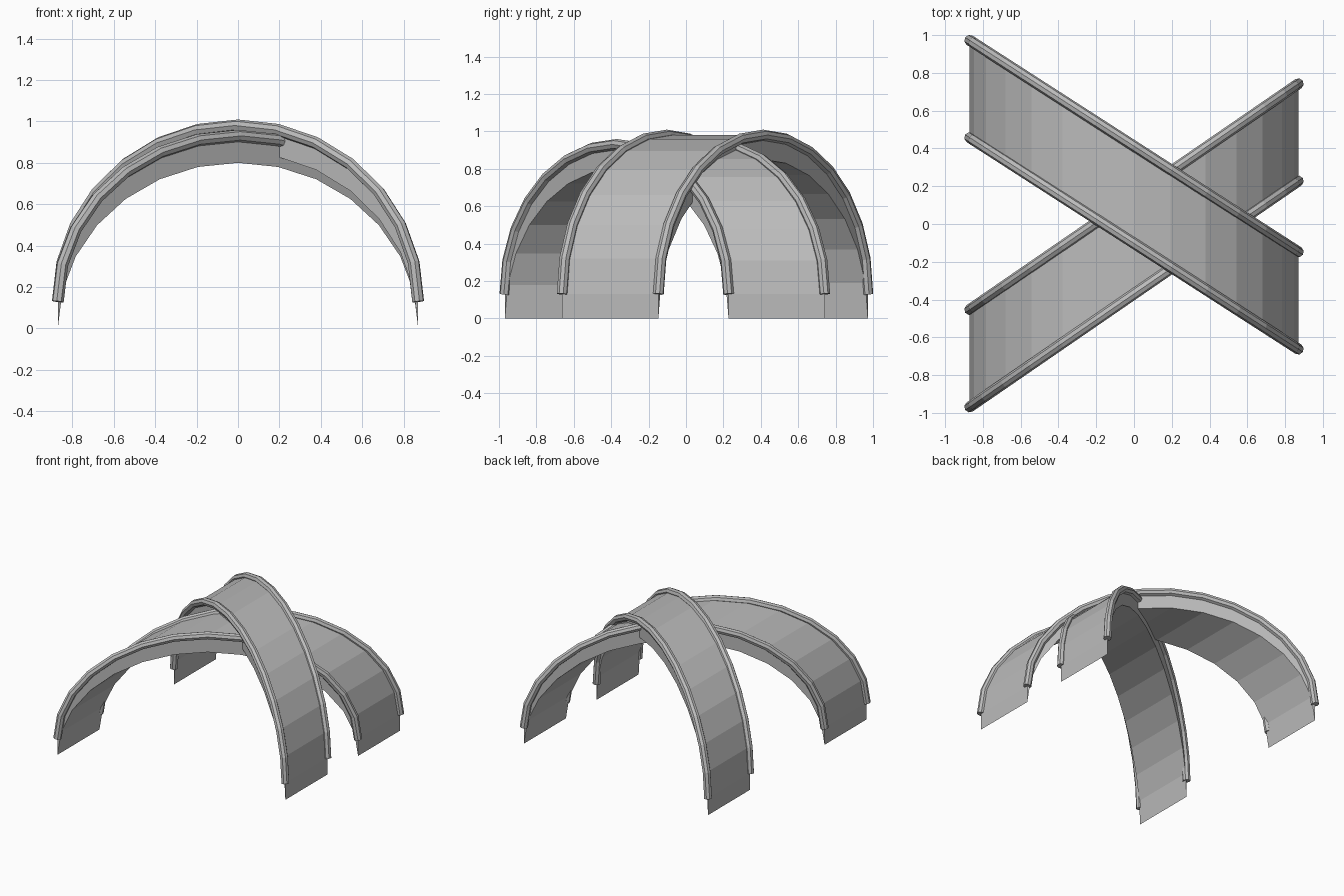
import bpy, bmesh, math

if "Cube" in bpy.data.objects:
    bpy.data.objects.remove(bpy.data.objects["Cube"], do_unlink=True)

grey = bpy.data.materials.new("grey")
grey.use_nodes = True
colour = (0.5, 0.5, 0.5, 1)
grey.diffuse_color = colour
grey.node_tree.nodes["Principled BSDF"].inputs["Base Color"].default_value = colour

SPAN, THICK, WIDTH, STEPS, RAIL = 0.87, 0.13, 0.515, 14, 0.029


def arc(height, y_mid, y_run, lift):
    """Half ellipse crossing the ground plan diagonally."""
    pts = []
    for i in range(STEPS + 1):
        a = math.pi * (i / STEPS - 0.5)
        s = math.sin(a)
        pts.append((SPAN * s, y_mid + y_run * s, height * math.cos(a) + lift))
    return pts


def deck(name, height, y_mid, y_run):
    """Solid arch with vertical thickness."""
    bm = bmesh.new()
    rows = [[bm.verts.new(p) for p in arc(height, y_mid + side * WIDTH / 2, y_run, lift)]
            for side, lift in ((-1, 0), (1, 0), (1, THICK), (-1, THICK))]
    for i in range(STEPS):
        for k in range(4):
            a, b = rows[k], rows[(k + 1) % 4]
            bm.faces.new((a[i], a[i + 1], b[i + 1], b[i]))
    for i in (0, STEPS):
        bm.faces.new([r[i] for r in rows])
    bmesh.ops.recalc_face_normals(bm, faces=bm.faces)
    me = bpy.data.meshes.new(name)
    bm.to_mesh(me)
    bm.free()
    me.materials.append(grey)
    bpy.context.collection.objects.link(bpy.data.objects.new(name, me))


def rail(name, points):
    """Octagonal tube along the upper edge of a deck."""
    cu = bpy.data.curves.new(name, "CURVE")
    cu.dimensions = "3D"
    cu.bevel_depth = RAIL
    cu.bevel_resolution = 2
    cu.use_fill_caps = True
    sp = cu.splines.new("POLY")
    sp.points.add(len(points) - 1)
    for p, co in zip(sp.points, points):
        p.co = (*co, 1)
    sp.use_smooth = False
    cu.materials.append(grey)
    bpy.context.collection.objects.link(bpy.data.objects.new(name, cu))


# Two crossing arches, each a deck with a rail on both edges
for name, height, y_mid, y_run in (("upper_arch", 0.85, 0.155, -0.56),
                                   ("lower_arch", 0.80, -0.113, 0.598)):
    deck(name + "_deck", height, y_mid, y_run)
    for label, side in (("front", -1), ("back", 1)):
        rail(f"{name}_{label}_rail", arc(height, y_mid + side * WIDTH / 2, y_run, THICK))
